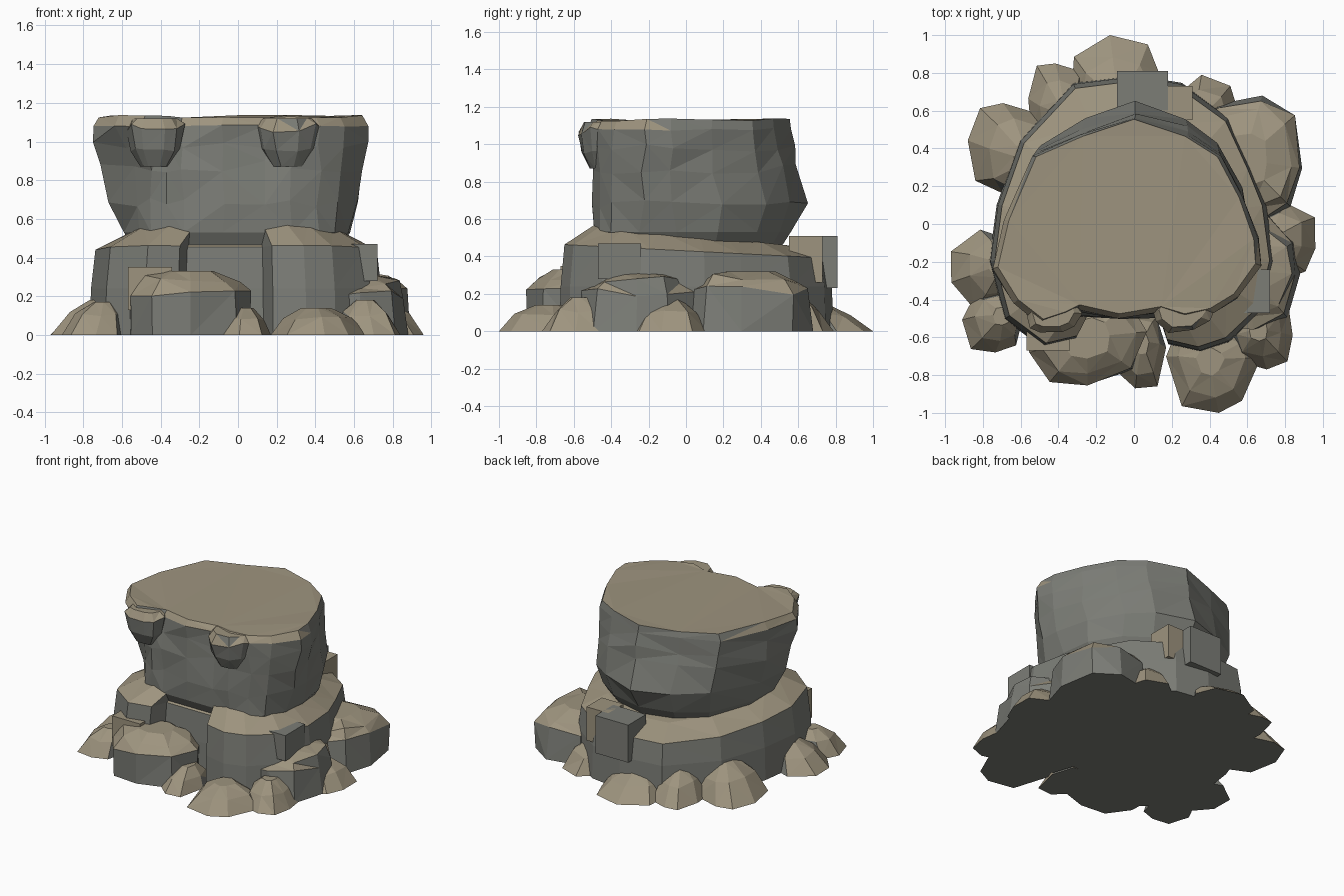
import bpy
import bmesh
import random
from math import sin, cos, pi
from mathutils import Vector

random.seed(7)
old = bpy.data.objects.get("Cube")
if old:
    bpy.data.objects.remove(old, do_unlink=True)


def make_material(name, colour):
    mat = bpy.data.materials.new(name)
    mat.use_nodes = True
    mat.diffuse_color = colour
    node = next(n for n in mat.node_tree.nodes if n.type == 'BSDF_PRINCIPLED')
    node.inputs["Base Color"].default_value = colour
    node.inputs["Roughness"].default_value = 1
    return mat


GREY = make_material("grey stone", (.2, .205, .183, 1))
TAN = make_material("sandy stone", (.34, .295, .21, 1))


def finish(bm, name, threshold):
    """Flat shaded object with sandy upward faces and grey sides."""
    bmesh.ops.recalc_face_normals(bm, faces=bm.faces)
    bm.normal_update()
    for face in bm.faces:
        face.material_index = int(face.normal.z > threshold)
    mesh = bpy.data.meshes.new(name)
    bm.to_mesh(mesh)
    bm.free()
    mesh.materials.append(GREY)
    mesh.materials.append(TAN)
    obj = bpy.data.objects.new(name, mesh)
    bpy.context.collection.objects.link(obj)


def loft(name, rings, threshold):
    """Skin a stack of matching rings, cap both ends and facet the result."""
    bm = bmesh.new()
    loops = [[bm.verts.new(p) for p in ring] for ring in rings]
    for low, high in zip(loops, loops[1:]):
        for i in range(len(low)):
            bm.faces.new((low[i - 1], low[i], high[i], high[i - 1]))
    bm.faces.new(loops[0])
    bm.faces.new(loops[-1])
    bmesh.ops.triangulate(bm, faces=bm.faces[:])
    finish(bm, name, threshold)


def wobble(amount):
    return random.uniform(-amount, amount)


# Stepped base with a notch at the front
base = [(0, .78), (.25, .74), (.5, .56), (.62, .3), (.7, .1), (.74, -.2),
        (.68, -.45), (.5, -.62), (.35, -.67), (.18, -.63), (.13, -.48),
        (-.27, -.48), (-.31, -.61), (-.48, -.65), (-.68, -.5), (-.76, -.2),
        (-.72, .1), (-.6, .44), (-.32, .74)]


def base_ring(scale, z, tilt=0):
    return [(x * scale, y * scale, z - tilt * y) for x, y in base]


loft("stepped_base", [base_ring(1.01, 0), base_ring(1, .24),
                      base_ring(.97, .43, .05), base_ring(.72, .52, .08)], .4)

# Overhanging upper block: rim outline and neck outline share their point order
rim = [(0, .56), (.28, .47), (.46, .36), (.58, .14), (.66, -.08), (.67, -.22),
       (.55, -.39), (.42, -.47), (.28, -.5), (.15, -.46), (-.08, -.5),
       (-.3, -.45), (-.38, -.49), (-.5, -.53), (-.64, -.42), (-.75, -.24),
       (-.69, .02), (-.54, .36), (-.28, .47)]
neck = [(0, .56), (.25, .5), (.42, .38), (.55, .17), (.58, -.05), (.57, -.25),
        (.5, -.4), (.42, -.46), (.28, -.49), (.15, -.49), (-.08, -.49),
        (-.28, -.49), (-.38, -.48), (-.45, -.45), (-.51, -.36), (-.59, -.2),
        (-.58, .05), (-.45, .36), (-.25, .5)]


def block_ring(z, side, front, bulge=1, rough=0.0):
    ring = []
    for a, b in zip(neck, rim):
        p = Vector(a).lerp(Vector(b), front if b[1] < -.41 else side)
        if p.y > 0:
            p.y *= bulge
        ring.append((p.x + wobble(rough), p.y + wobble(rough), z + wobble(rough * 2)))
    return ring


loft("upper_block", [[(x * .92, y * .92, .46) for x, y in neck],
                     block_ring(.53, 0, 0),
                     block_ring(.68, .45, 0, 1.15, .015),
                     block_ring(.87, .85, .2, 1.07, .015),
                     block_ring(.98, .95, .6, 1.03, .01),
                     block_ring(1.08, 1, 1, 1, .005),
                     [(x * .96, y * (.95 if y < -.1 else .99), 1.13 + wobble(.008))
                      for x, y in rim]], .4)

# Boulder profiles: pairs of height and width as fractions of the full size
STEEP = [(0, 1), (.68, .97), (.88, .8), (1, .42)]
SLOPED = [(0, 1), (.6, .74), (1, .3)]
HANGING = [(0, .5), (.35, .85), (.8, 1), (1, .75)]


def boulder(name, x, y, rx, ry, height, profile, lean=0, floor=0):
    count = random.choice((7, 8) if lean else (9, 10))
    outline = []
    for i in range(count):
        angle = 2 * pi * (i + wobble(.25)) / count
        radius = 1 + .1 * abs(sin(2 * angle)) + wobble(.07)
        outline.append((radius * cos(angle), radius * sin(angle)))
    # Stretch the outline to the wanted width and depth
    xs, ys = zip(*outline)
    inward = -Vector((x, y)).normalized() * lean
    rings = []
    for level, size in profile:
        ring = []
        for px, py in outline:
            u = 2 * (px - min(xs)) / (max(xs) - min(xs)) - 1
            v = 2 * (py - min(ys)) / (max(ys) - min(ys)) - 1
            k = size * (1 + wobble(.07) * (level > 0))
            h = height * level * (1 + wobble(.12) * (0 < level < 1))
            ring.append((x + u * rx * k + inward.x * level,
                         y + v * ry * k + inward.y * level, floor + h))
        rings.append(ring)
    loft(name, rings, .35)


# Boulders and scree around the foot, leaning in towards the base
for spec in [
    ("front_boulder", -.25, -.6, .31, .25, .33, STEEP),
    ("left_front_boulder", .6, -.25, .28, .31, .31, STEEP),
    ("left_back_boulder", .58, .34, .31, .34, .32, STEEP),
    ("front_pebble", .045, -.67, .125, .2, .14, SLOPED, .04),
    ("front_slab", .42, -.75, .25, .25, .14, SLOPED, .03),
    ("front_corner_rock", .68, -.58, .16, .19, .18, SLOPED, .03),
    ("left_rock", .78, -.09, .18, .2, .17, SLOPED, .05),
    ("back_slab", -.1, .78, .23, .22, .15, SLOPED, .1),
    ("back_corner_rock", -.41, .65, .15, .2, .2, SLOPED, .07),
    ("back_pebble", .38, .61, .18, .18, .2, SLOPED, .06),
    ("right_back_rock", -.66, .4, .22, .24, .22, SLOPED, .1),
    ("right_rock", -.79, -.24, .18, .21, .18, SLOPED, .08),
    ("right_front_rock", -.75, -.52, .16, .16, .17, SLOPED, .06),
    # Knobs hanging under the front of the rim
    ("right_rim_knob", -.43, -.46, .15, .11, .25, HANGING, 0, .87),
    ("left_rim_knob", .26, -.46, .16, .11, .25, HANGING, 0, .87),
]:
    boulder(*spec)


# Square stone blocks set into the base
def block(name, low, high, sandy):
    low, high = Vector(low), Vector(high)
    bm = bmesh.new()
    bmesh.ops.create_cube(bm, size=1)
    for v in bm.verts:
        v.co = (low + high) / 2 + v.co * (high - low)
    finish(bm, name, -2 if sandy else 2)


block("back_grey_block", (-.09, .6, .23), (.18, .81, .51), False)
block("back_sandy_block", (.13, .55, .26), (.31, .73, .51), True)
block("left_grey_block", (.54, -.47, .28), (.72, -.24, .47), False)
block("front_sandy_block", (-.57, -.67, .13), (-.34, -.45, .35), True)
